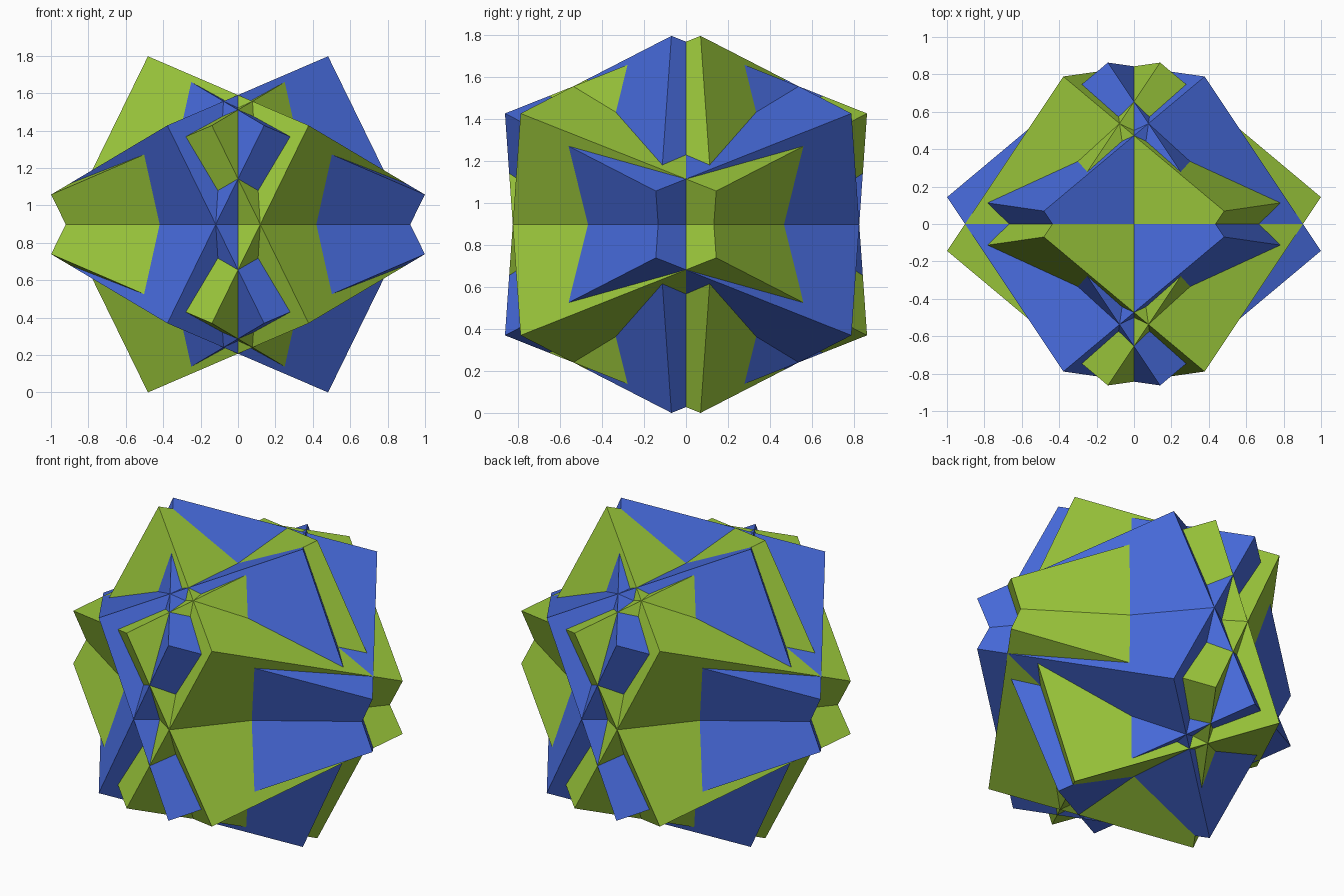
import bpy
from math import radians, sin, cos, sqrt
from mathutils import Matrix

default = bpy.data.objects.get("Cube")
if default:
    bpy.data.objects.remove(default, do_unlink=True)

HALF = 0.59             # half the edge of each cube
TILT = radians(26.3)    # lean of each cube about the y axis
TURN = radians(8.2)     # turn of each crossed pair about the z axis
CENTRE = HALF * (cos(TILT) + sqrt(2) * sin(TILT))


def make_material(name, rgb):
    mat = bpy.data.materials.new(name)
    mat.use_nodes = True
    colour = (*rgb, 1.0)
    mat.diffuse_color = colour
    mat.node_tree.nodes["Principled BSDF"].inputs["Base Color"].default_value = colour
    return mat


def make_cube(name, tilt, turn, mat):
    # Cube on its diagonal, leaned about y, then turned about z
    bpy.ops.mesh.primitive_cube_add(size=2 * HALF)
    obj = bpy.context.object
    obj.name = name
    obj.data.transform(
        Matrix.Rotation(turn, 4, 'Z')
        @ Matrix.Rotation(tilt, 4, 'Y')
        @ Matrix.Rotation(radians(45), 4, 'Z'))
    obj.location.z = CENTRE
    obj.data.materials.append(mat)


green = make_material("yellow green", (0.337, 0.591, 0.045))
blue = make_material("royal blue", (0.065, 0.150, 0.730))

# Two pairs of crossed cubes, mirror images of each other
for colour, mat, turn in (("green", green, TURN), ("blue", blue, -TURN)):
    for side, tilt in (("left", TILT), ("right", -TILT)):
        make_cube(f"{colour}_cube_leaning_{side}", tilt, turn, mat)
